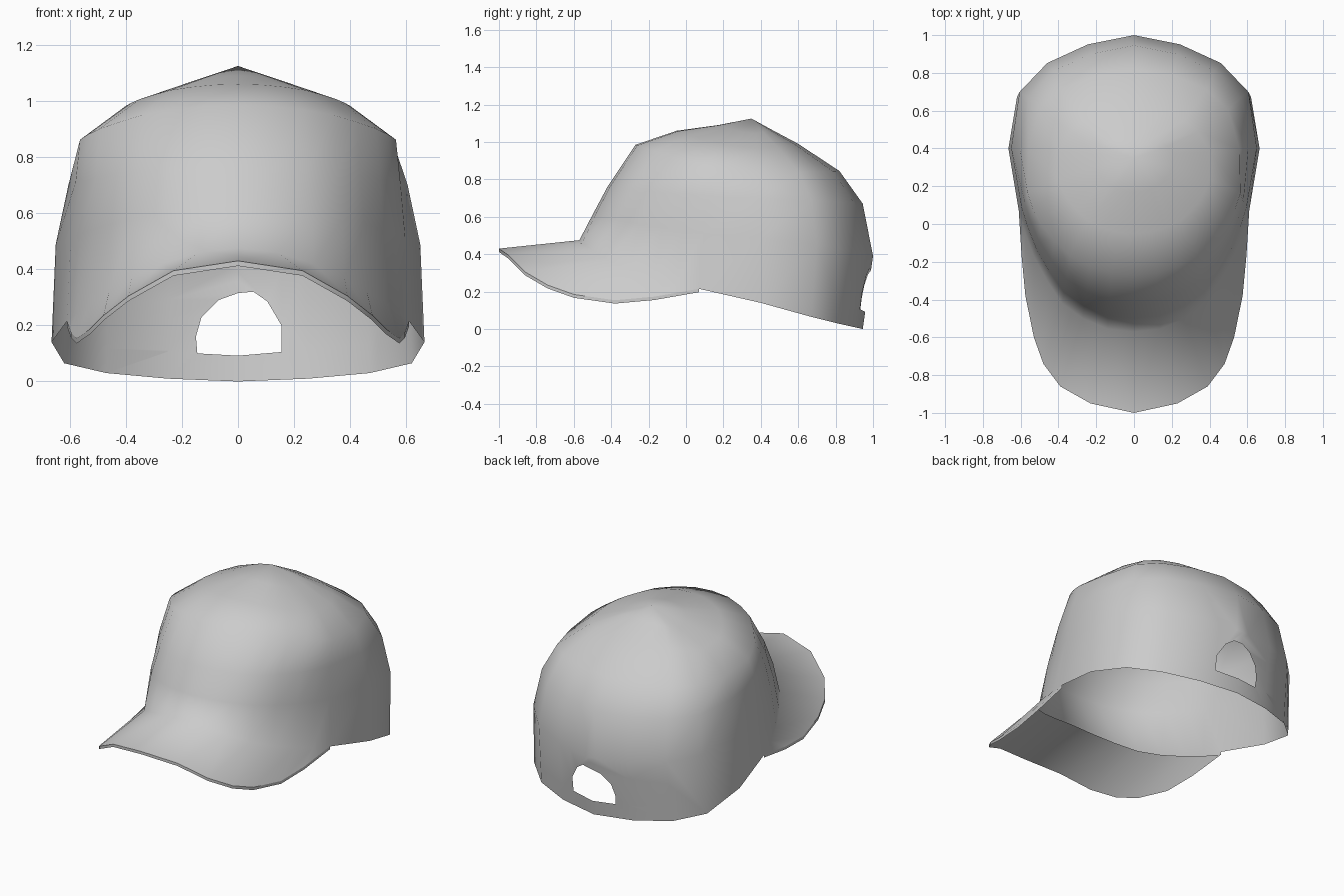
import bpy, bmesh, math
from mathutils import Vector

cube = bpy.data.objects.get("Cube")
if cube:
    bpy.data.objects.remove(cube)

grey = bpy.data.materials.new("plain_grey")
grey.use_nodes = True
grey.diffuse_color = (0.6, 0.6, 0.6, 1)
grey.node_tree.nodes["Principled BSDF"].inputs["Base Color"].default_value = (0.6, 0.6, 0.6, 1)

CENTRE, WIDE, FRONT, BACK = 0.37, 0.665, -0.57, 0.945
APEX = (0, 0.35, 1.125)
BRIM_DROP = 0.018

# Half outlines, running from the middle of the front round to +x
seam_half = [(0, -.57, .475), (.14, -.555, .46), (.27, -.5, .42), (.38, -.42, .37),
             (.46, -.3, .32), (.53, -.17, .28), (.575, -.05, .245), (.61, .07, .215)]
back_half = [(.665, .4, .14), (.62, .67, .065), (.47, .81, .03), (.25, .9, .01), (0, .945, 0)]
edge_half = [(0, -1, .43), (.23, -.95, .395), (.39, -.86, .305), (.48, -.74, .235),
             (.53, -.6, .185), (.575, -.38, .154), (.595, -.17, .173)]

# Crown rings: front (y, z, fullness), side (x, z), back (y, z, fullness)
rings = [((-.5, .61, 0), (.65, .49), (1, .39, 0)),
         ((-.42, .76, .2), (.605, .7), (.945, .67, 0)),
         ((-.27, .985, .4), (.565, .835), (.82, .845, -.2)),
         ((-.05, 1.06, .3), (.41, .965), (.6, .99, -.45)),
         ((.17, 1.09, .1), (.22, 1.045), (.45, 1.07, -.5))]


def mirrored(p):
    return (-p[0], p[1], p[2])


def ring_point(base, front, side, back):
    x, y, _ = base
    end, limit = (front, FRONT) if y < CENTRE else (back, BACK)
    w = (y - CENTRE) / (limit - CENTRE)
    z = side[1] + (end[1] - side[1]) * w ** 1.5
    full = 1 + end[2] * w * (1 - w)
    return (x * side[0] / WIDE * full, CENTRE + w * (end[0] - CENTRE), z)


def finish(bm, name, sharp_angle=None):
    mesh = bpy.data.meshes.new(name)
    bm.to_mesh(mesh)
    bm.free()
    mesh.materials.append(grey)
    obj = bpy.data.objects.new(name, mesh)
    bpy.context.collection.objects.link(obj)
    bpy.ops.object.select_all(action='DESELECT')
    obj.select_set(True)
    bpy.context.view_layer.objects.active = obj
    if sharp_angle:
        bpy.ops.object.shade_smooth_by_angle(angle=sharp_angle)
    else:
        bpy.ops.object.shade_smooth()


def strip(bm, lower, upper, closed=False):
    n = len(lower)
    for i in range(n if closed else n - 1):
        j = (i + 1) % n
        bm.faces.new((lower[i], lower[j], upper[j], upper[i]))


def brim_sheet(bm, outer, inner, flip=False):
    """Triangles between the brim edge and the seam, mirrored about the middle."""
    n = len(outer)
    for i in range(n - 1):
        a, b, c, d = outer[i], outer[i + 1], inner[i + 1], inner[i]
        tris = [(a, b, c), (a, c, d)] if i >= n // 2 else [(a, b, d), (b, c, d)]
        for tri in tris:
            if len(set(tri)) == 3:
                bm.faces.new(tri[::-1] if flip else tri)


# Crown: rings stacked from the rim up to the peak
bm = bmesh.new()
half = seam_half + back_half
base = half + [mirrored(p) for p in half[-2:0:-1]]
rim = [bm.verts.new(p) for p in base]
below = rim
for front, side, back in rings:
    above = [bm.verts.new(ring_point(p, front, side, back)) for p in base]
    strip(bm, below, above, closed=True)
    below = above
peak = bm.verts.new(APEX)
for i in range(len(below)):
    bm.faces.new((below[i], below[(i + 1) % len(below)], peak))

# Brim top: joined to the crown along the front seam
k = len(seam_half) - 1
seam = [rim[i] for i in range(-k, k + 1)]
edge_points = [mirrored(p) for p in edge_half[:0:-1]] + edge_half
edge = [seam[0]] + [bm.verts.new(p) for p in edge_points] + [seam[-1]]
brim_sheet(bm, edge, seam)

# Opening at the back: slice the low back faces and drop the inside piece
opening = [(-.145, .1), (0, .092), (.155, .105), (.155, .2), (.105, .285),
           (.055, .32), (0, .315), (-.07, .29), (-.13, .23), (-.15, .16)]
inside = [f for f in bm.faces
          if f.calc_center_median().y > .8 and f.calc_center_median().z < .5]
for (ax, az), (bx, bz) in zip(opening, opening[1:] + opening[:1]):
    point, out = Vector((ax, 0, az)), Vector((bz - az, 0, ax - bx))
    geom = set(inside)
    for f in inside:
        geom.update(f.edges, f.verts)
    cut = bmesh.ops.bisect_plane(bm, geom=list(geom), plane_co=point, plane_no=out, dist=1e-5)
    pieces = {g for g in cut["geom"] if isinstance(g, bmesh.types.BMFace)} | set(inside)
    inside = [f for f in pieces
              if f.is_valid and (f.calc_center_median() - point).dot(out) < 0]
bmesh.ops.delete(bm, geom=inside, context='FACES')
finish(bm, "cap_crown_and_brim")

# Brim underside and its thin outer edge
bm = bmesh.new()
tip = seam_half[-1]
top_line = [mirrored(tip)] + edge_points + [tip]
seam_line = [mirrored(p) for p in seam_half[:0:-1]] + seam_half


def line(points, drop):
    return [bm.verts.new((x, y, z - drop)) for x, y, z in points]


top, low, inner = line(top_line, 0), line(top_line, BRIM_DROP), line(seam_line, BRIM_DROP)
inner[0], inner[-1] = low[0], low[-1]
strip(bm, low, top)
brim_sheet(bm, low, inner, flip=True)
bmesh.ops.delete(bm, geom=[v for v in bm.verts if not v.link_faces], context='VERTS')
finish(bm, "brim_underside", math.radians(40))
